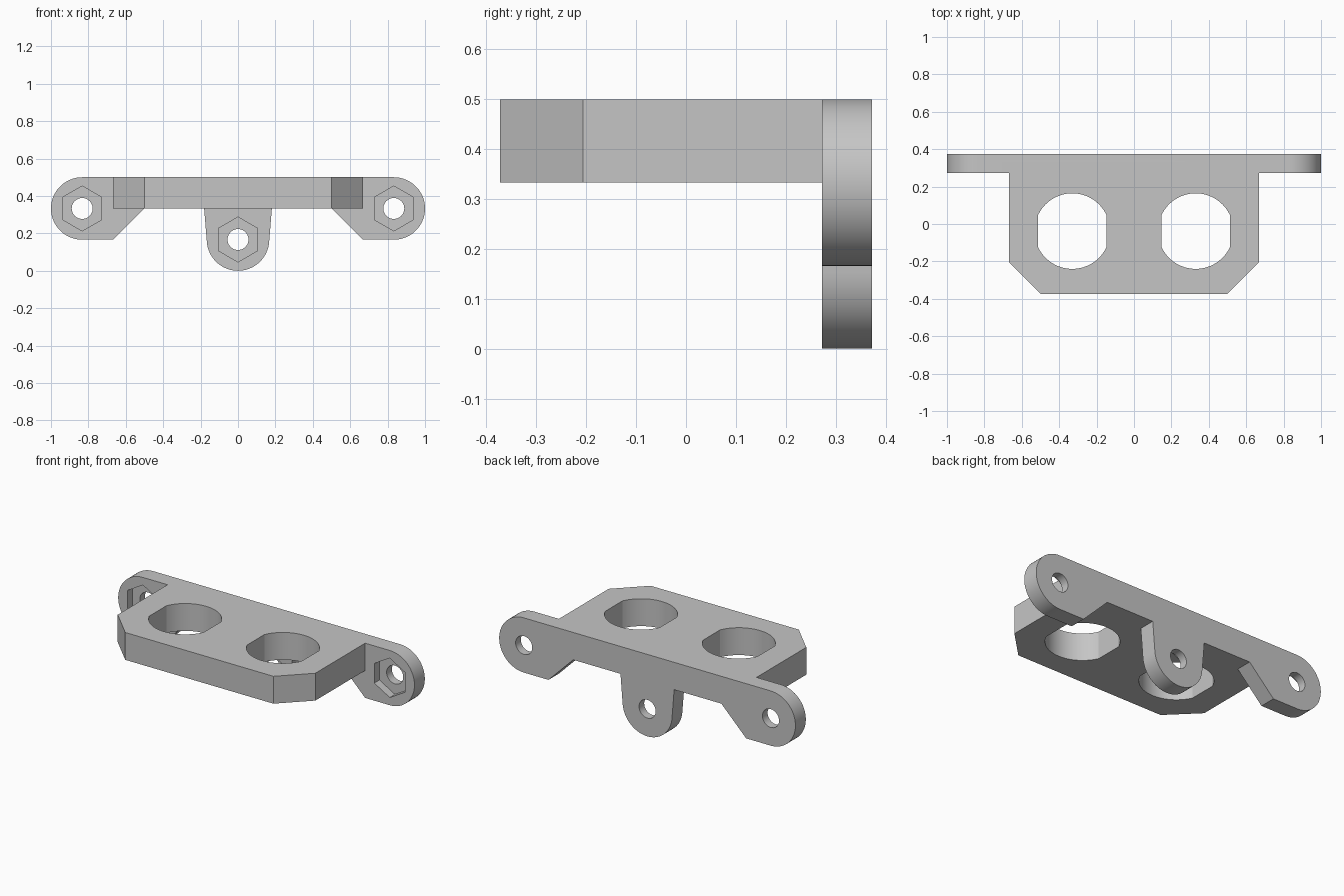
import bpy, bmesh
from math import cos, sin, pi, radians, asin
from mathutils import Vector

cube = bpy.data.objects.get("Cube")
if cube:
    bpy.data.objects.remove(cube)

grey = bpy.data.materials.new("light grey")
grey.use_nodes = True
grey.diffuse_color = (0.56, 0.56, 0.56, 1)
grey.node_tree.nodes["Principled BSDF"].inputs["Base Color"].default_value = (0.56, 0.56, 0.56, 1)

TOP, PLATE_LOW, EAR_R = 0.5, 0.333, 0.167
BACK, FLANGE_FRONT = 0.373, 0.273
EAR_X, HOLE_X, HOLE_Y = 0.833, 0.33, -0.038


def arc(cx, cy, r, start, end, steps=32):
    angles = [radians(start + (end - start) * i / steps) for i in range(steps + 1)]
    return [(cx + r * cos(a), cy + r * sin(a)) for a in angles]


def mirrored(half):
    """Close a right-hand outline with its mirror image."""
    return half + [(-x, y) for x, y in reversed(half) if abs(x) > 1e-5]


def prism(name, outline, low, high, axis):
    """Extrude an outline along z (points are x, y) or y (points are x, z)."""
    place = (lambda u, v, d: (u, v, d)) if axis == "Z" else (lambda u, v, d: (u, d, v))
    depth = Vector(place(0, 0, high - low))
    bm = bmesh.new()
    face = bm.faces.new([bm.verts.new(place(u, v, low)) for u, v in outline])
    grown = bmesh.ops.extrude_face_region(bm, geom=[face])["geom"]
    bmesh.ops.translate(bm, vec=depth, verts=[g for g in grown if isinstance(g, bmesh.types.BMVert)])
    bmesh.ops.recalc_face_normals(bm, faces=bm.faces)
    mesh = bpy.data.meshes.new(name)
    bm.to_mesh(mesh)
    bm.free()
    mesh.materials.append(grey)
    obj = bpy.data.objects.new(name, mesh)
    bpy.context.collection.objects.link(obj)
    return obj


def combine(target, tool, operation):
    mod = target.modifiers.new(tool.name, "BOOLEAN")
    mod.operation, mod.solver, mod.object = operation, "EXACT", tool
    bpy.context.view_layer.objects.active = target
    bpy.ops.object.modifier_apply(modifier=mod.name)
    bpy.data.objects.remove(tool)


# Flange with three rounded ears
half = arc(0, EAR_R, EAR_R, -90, -5, 24)
half += [(0.181, PLATE_LOW), (0.5, PLATE_LOW), (0.667, PLATE_LOW - EAR_R)]
half += arc(EAR_X, PLATE_LOW, EAR_R, -90, 90)
bracket = prism("mounting_bracket", mirrored(half), FLANGE_FRONT, BACK, "Y")

# Chamfered plate, overlapping the flange
plate = prism("plate", mirrored([(0.5, -BACK), (0.667, -0.207), (0.667, 0.32)]), PLATE_LOW, TOP, "Z")
combine(bracket, plate, "UNION")

# Flat-sided round openings through the plate
R, FLAT = 0.202, 0.184
corner = 90 - asin(FLAT / R) * 180 / pi
for side in (-1, 1):
    x = side * HOLE_X
    outline = arc(x, HOLE_Y, R, corner, 180 - corner) + arc(x, HOLE_Y, R, 180 + corner, 360 - corner)
    combine(bracket, prism("opening_cutter", outline, 0.2, 0.6, "Z"), "DIFFERENCE")

# Bolt holes with hexagonal nut pockets on the front of each ear
for x, z in ((-EAR_X, PLATE_LOW), (0, EAR_R), (EAR_X, PLATE_LOW)):
    circle = arc(x, z, 0.056, 0, 360, 40)[:-1]
    hexagon = arc(x, z, 0.12, 30, 390, 6)[:-1]
    combine(bracket, prism("bolt_cutter", circle, 0.2, 0.5, "Y"), "DIFFERENCE")
    combine(bracket, prism("nut_cutter", hexagon, 0.2, FLANGE_FRONT + 0.05, "Y"), "DIFFERENCE")

# Smooth curved walls, sharp edges
bpy.ops.object.select_all(action="DESELECT")
bracket.select_set(True)
bpy.context.view_layer.objects.active = bracket
bpy.ops.object.shade_smooth_by_angle(angle=radians(25))
